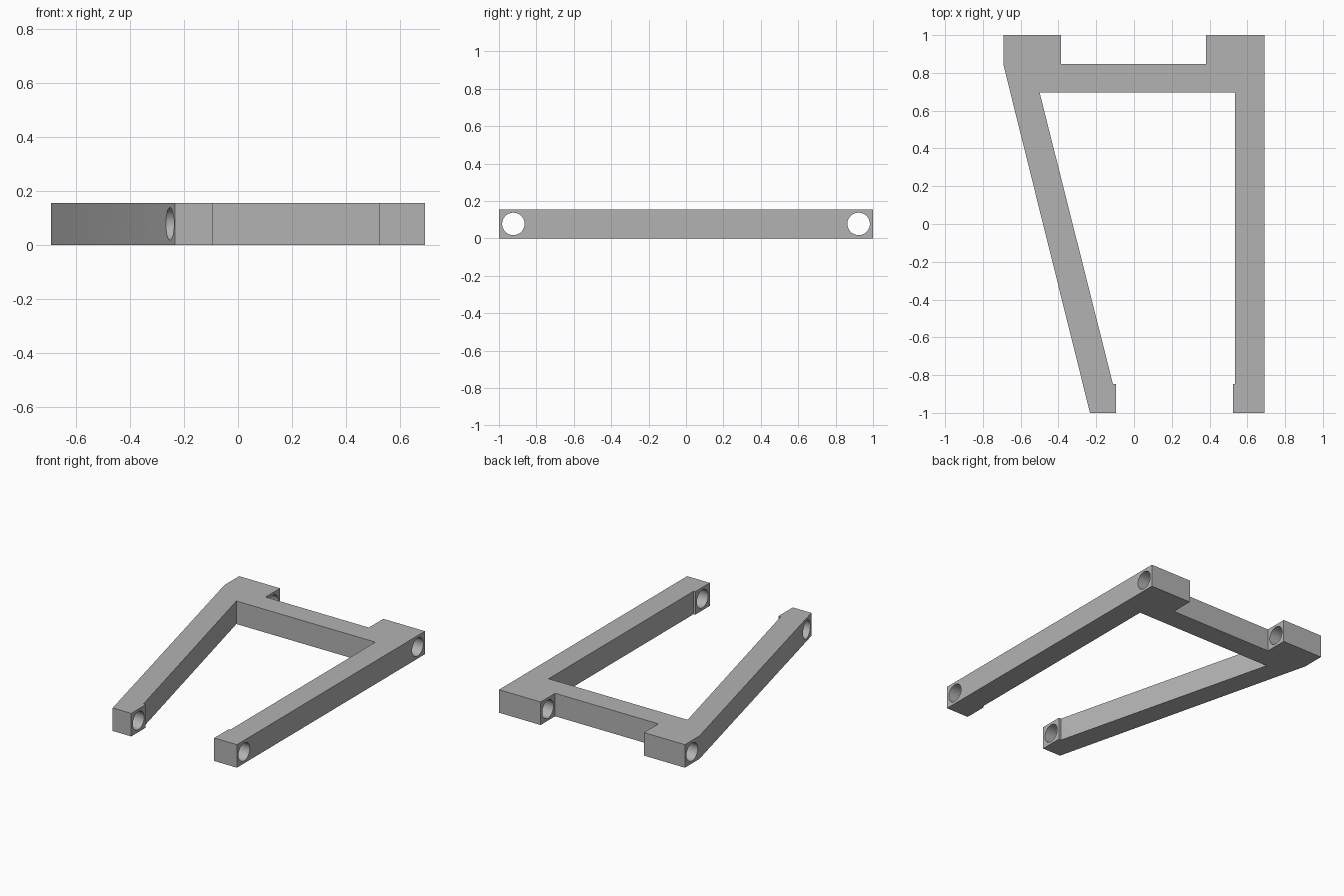
import bpy
import bmesh
import math

cube = bpy.data.objects.get("Cube")
if cube:
    bpy.data.objects.remove(cube, do_unlink=True)

HEIGHT = 0.155
HOLE_RADIUS = 0.06
HOLE_Y = 0.923

grey = bpy.data.materials.new("plain grey")
grey.use_nodes = True
colour = (0.45, 0.45, 0.45, 1)
grey.diffuse_color = colour
grey.node_tree.nodes["Principled BSDF"].inputs["Base Color"].default_value = colour

# Frame outline: straight left leg, slanted right leg, cross bar and hinge blocks
outline = [
    (-0.233, -1), (-0.095, -1), (-0.095, -0.846), (-0.112, -0.846),
    (-0.5, 0.697), (0.535, 0.697), (0.535, -0.846), (0.523, -0.846),
    (0.523, -1), (0.692, -1), (0.692, 1), (0.382, 1),
    (0.382, 0.846), (-0.387, 0.846), (-0.387, 1), (-0.692, 1), (-0.692, 0.846),
]
bm = bmesh.new()
base = bm.faces.new([bm.verts.new((x, y, 0)) for x, y in outline])
top = bmesh.ops.extrude_face_region(bm, geom=[base])["geom"]
bmesh.ops.translate(bm, vec=(0, 0, HEIGHT),
                    verts=[g for g in top if isinstance(g, bmesh.types.BMVert)])
bmesh.ops.recalc_face_normals(bm, faces=bm.faces)
mesh = bpy.data.meshes.new("bracket_frame")
bm.to_mesh(mesh)
bm.free()
mesh.materials.append(grey)
frame = bpy.data.objects.new("bracket_frame", mesh)
bpy.context.collection.objects.link(frame)


# Pin holes running sideways through the front ends and back blocks
def cut_hole(name, y):
    bpy.ops.mesh.primitive_cylinder_add(
        vertices=64, radius=HOLE_RADIUS, depth=2,
        location=(0, y, HEIGHT / 2), rotation=(0, math.pi / 2, 0))
    cutter = bpy.context.object
    cutter.name = name
    cutter.hide_render = True
    cutter.data.materials.append(grey)
    cut = frame.modifiers.new(name, "BOOLEAN")
    cut.operation = "DIFFERENCE"
    cut.solver = "EXACT"
    cut.object = cutter
    bpy.ops.object.select_all(action="DESELECT")
    frame.select_set(True)
    bpy.context.view_layer.objects.active = frame
    bpy.ops.object.modifier_apply(modifier=cut.name)
    bpy.data.objects.remove(cutter, do_unlink=True)


cut_hole("front_pin_hole", -HOLE_Y)
cut_hole("back_pin_hole", HOLE_Y)

bpy.ops.object.shade_smooth_by_angle(angle=math.radians(30))
